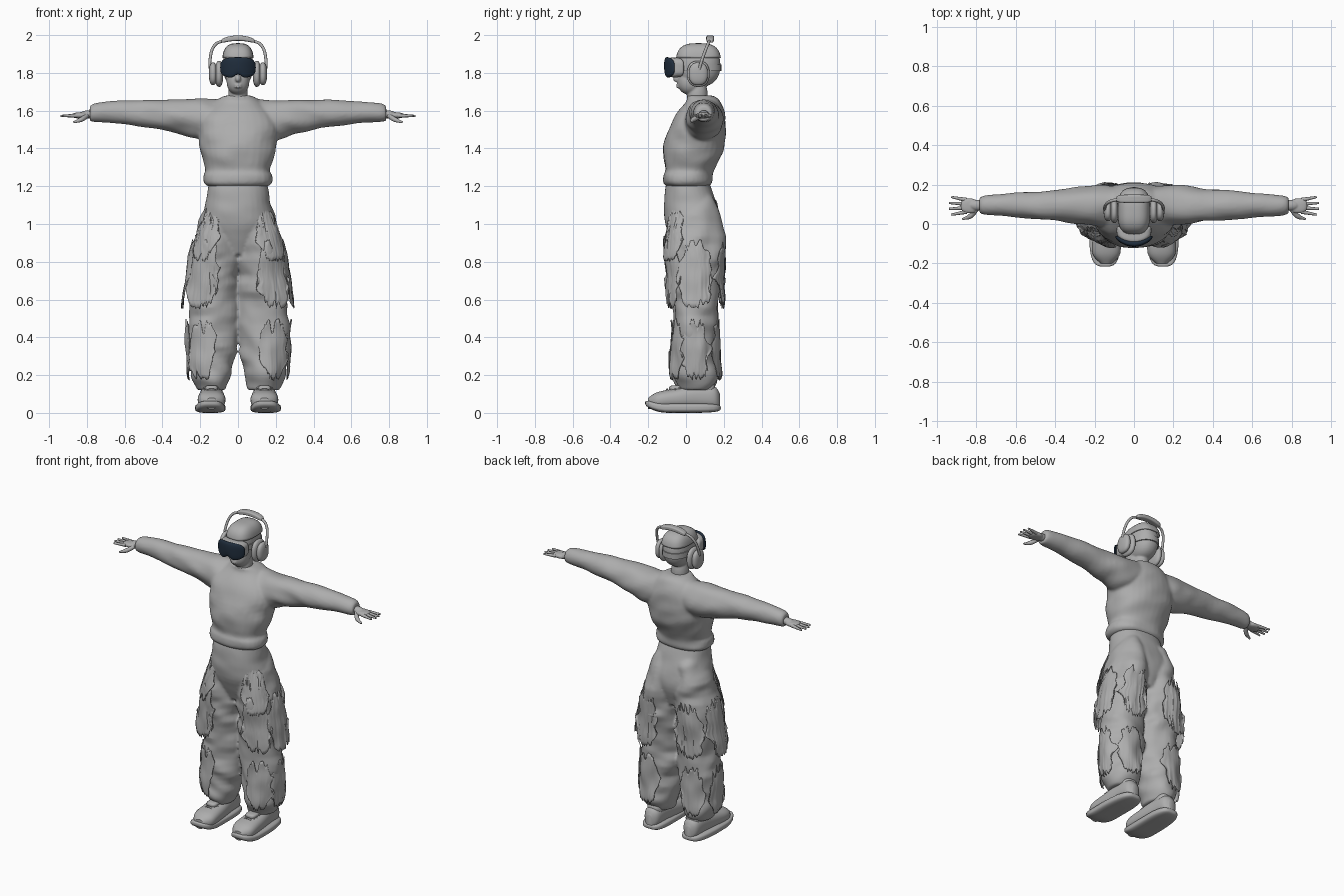
import bpy, bmesh, math, random
from mathutils import Vector, noise

random.seed(4)
if "Cube" in bpy.data.objects:
    bpy.data.objects.remove(bpy.data.objects["Cube"])

SIDES = (("left", 1), ("right", -1))


def make_material(name, red, green, blue):
    material = bpy.data.materials.new(name)
    material.use_nodes = True
    colour = (red, green, blue, 1)
    material.diffuse_color = colour
    shader = material.node_tree.nodes["Principled BSDF"]
    shader.inputs["Base Color"].default_value = colour
    return material


GREY = make_material("plain grey", .42, .42, .42)
NAVY = make_material("dark navy lens", .014, .026, .045)


def smooth_rows(rows, steps=6):
    """Smooth curve through the given cross-section rows."""
    rows = [Vector(row) for row in rows]
    padded = [rows[0], *rows, rows[-1]]
    result = []
    for before, start, end, after in zip(padded, padded[1:], padded[2:], padded[3:]):
        for step in range(steps):
            t = step / steps
            leave, arrive = (end - before) / 2, (after - start) / 2
            change = end - start
            result.append(start + t * leave + t * t * (3 * change - 2 * leave - arrive)
                          + t ** 3 * (leave + arrive - 2 * change))
    return result + [rows[-1]]


def loft(mesh, rows, axis, power=2, sides=32, mirror=1, folds=0):
    """Each row holds a position on the axis, a centre and two radii."""
    first, second = (axis + 1) % 3, (axis + 2) % 3
    rings = []
    for along, centre_a, centre_b, radius_a, radius_b in smooth_rows(rows):
        ring = []
        for index in range(sides):
            angle = math.tau * index / sides
            direction = Vector((math.cos(angle), math.sin(angle)))
            direction /= sum(abs(part) ** power for part in direction) ** (1 / power)
            offset, centre = Vector((0, 0, 0)), Vector((0, 0, 0))
            centre[axis], centre[first], centre[second] = along, centre_a, centre_b
            offset[first], offset[second] = radius_a * direction.x, radius_b * direction.y
            point = centre + offset
            point.x *= mirror
            crease = noise.noise(Vector((point.x * 9 + point.z * 5, point.y * 8, point.z * 13)))
            point = centre + offset * (1 + folds * crease)
            point.x *= mirror
            ring.append(mesh.verts.new(point))
        rings.append(ring)
    for lower, upper in zip(rings, rings[1:]):
        for index in range(sides):
            mesh.faces.new((lower[index - 1], lower[index], upper[index], upper[index - 1]))
    mesh.faces.new(rings[0])
    mesh.faces.new(rings[-1])


def blob(mesh, centre, radii, power=2, bend=None):
    """Ellipsoid that grows boxier with a higher power."""
    sphere = bmesh.ops.create_uvsphere(mesh, u_segments=40, v_segments=24, radius=1)
    for vert in sphere["verts"]:
        vert.co /= sum(abs(part) ** power for part in vert.co) ** (1 / power)
        vert.co = Vector(centre) + vert.co * Vector(radii)
        if bend:
            bend(vert.co)


def finish(mesh, name, material=GREY, voxel=0):
    bmesh.ops.recalc_face_normals(mesh, faces=mesh.faces)
    data = bpy.data.meshes.new(name)
    mesh.to_mesh(data)
    mesh.free()
    data.materials.append(material)
    thing = bpy.data.objects.new(name, data)
    bpy.context.collection.objects.link(thing)
    bpy.ops.object.select_all(action="DESELECT")
    thing.select_set(True)
    bpy.context.view_layer.objects.active = thing
    bpy.ops.object.shade_smooth_by_angle(angle=math.radians(45))
    if voxel:
        fuse = thing.modifiers.new("fuse", "REMESH")
        fuse.mode, fuse.voxel_size, fuse.use_smooth_shade = "VOXEL", voxel, True
        soften = thing.modifiers.new("soften", "SMOOTH")
        soften.factor, soften.iterations = .5, 5
    return thing


def blob_part(name, centre, radii, power=2, material=GREY, bend=None):
    mesh = bmesh.new()
    blob(mesh, centre, radii, power, bend)
    return finish(mesh, name, material)


def tube(name, points, radius, tip=1):
    curve = bpy.data.curves.new(name, "CURVE")
    curve.dimensions, curve.bevel_depth, curve.use_fill_caps = "3D", radius, True
    spline = curve.splines.new("BEZIER")
    spline.bezier_points.add(len(points) - 1)
    for knot, point in zip(spline.bezier_points, points):
        knot.co = point
        knot.handle_left_type = knot.handle_right_type = "AUTO"
    spline.bezier_points[-1].radius = tip
    curve.materials.append(GREY)
    bpy.context.collection.objects.link(bpy.data.objects.new(name, curve))


# Sweater: body and both sleeves fused
BODY = ((1.2, .01, .16, .11), (1.22, .01, .18, .13), (1.26, .01, .18, .13), (1.29, .02, .17, .13),
        (1.4, .04, .2, .16), (1.55, .07, .21, .14), (1.65, .09, .12, .09), (1.68, .07, .07, .07))
SLEEVE = ((.1, 1.56, .1), (.2, 1.55, .105), (.36, 1.575, .083), (.6, 1.59, .063), (.75, 1.59, .05), (.785, 1.585, .038))
mesh = bmesh.new()
loft(mesh, [(z, 0, y, width, depth) for z, y, width, depth in BODY], 2, power=2.3, folds=.06)
for label, side in SIDES:
    loft(mesh, [(x, .095, z, radius, radius) for x, z, radius in SLEEVE], 0, mirror=side, folds=.12)
finish(mesh, "sweater", voxel=.009)

# Trousers: seat and both baggy legs fused
SEAT = ((1.23, .01, .15, .11), (1.13, .02, .17, .135), (1, .04, .18, .15), (.84, .05, .08, .1))
LEG = ((1.18, .08, .05, .06), (1.08, .09, .09, .12), (.85, .12, .125, .15), (.6, .133, .133, .12),
       (.35, .137, .128, .115), (.2, .143, .105, .115), (.12, .14, .08, .09))
LEG_ROWS = [(z, x, .05, width, depth) for z, x, width, depth in LEG]
mesh = bmesh.new()
loft(mesh, [(z, 0, y, width, depth) for z, y, width, depth in SEAT], 2, power=2.3, folds=.04)
for label, side in SIDES:
    loft(mesh, LEG_ROWS, 2, mirror=side, folds=.18)
finish(mesh, "trousers", voxel=.009)

# Torn cloth layers that hang off the legs
LEG_RINGS = smooth_rows(LEG_ROWS, 12)


def torn_patch(name, side, low, high, facing, flare):
    mesh = bmesh.new()
    columns, levels = 36, 14
    seed = random.uniform(0, 50)
    grid = []
    for column in range(columns + 1):
        across = 2 * column / columns - 1
        trim = (high - low) * .4 * across ** 4
        bottom = low + trim + .08 * abs(noise.noise(Vector((across * 5, seed, 0))))
        top = high - trim - .12 * abs(noise.noise(Vector((across * 3, seed, 5))))
        strip = []
        for level in range(levels + 1):
            rise = level / levels
            z = bottom + (top - bottom) * rise
            ring = min(LEG_RINGS, key=lambda row: abs(row[0] - z))
            ragged = across ** 2 * noise.noise(Vector((z * 16, seed, across)))
            angle = math.radians(facing + 35 * across + 14 * ragged)
            gap = .012 + flare * (1 - rise) ** 2 + noise.noise(Vector((angle * 2, seed, z * 9))) / 90
            strip.append(mesh.verts.new((side * (ring[1] + (ring[3] + gap) * math.cos(angle)),
                                         ring[2] + (ring[4] + gap) * math.sin(angle), z)))
        grid.append(strip)
    for strip, following in zip(grid, grid[1:]):
        for level in range(levels):
            mesh.faces.new((strip[level], following[level], following[level + 1], strip[level + 1]))
    patch = finish(mesh, name)
    patch.modifiers.new("cloth thickness", "SOLIDIFY").thickness = .003


for label, side in SIDES:
    for direction, facing in (("front", -65), ("outer", 0), ("back", 80)):
        torn_patch(f"{label}_{direction}_thigh_tear", side, .55, .92, facing, .022)
        torn_patch(f"{label}_{direction}_shin_tear", side, .17, .5, facing, .01)
    torn_patch(f"{label}_hip_tear", side, .8, 1.1, -60, .006)

# Head: skull, jaw, neck, nose and lips fused
mesh = bmesh.new()
blob(mesh, (0, .066, 1.84), (.08, .116, .115), 2.3)
blob(mesh, (0, .02, 1.755), (.06, .065, .07), 2.2)
blob(mesh, (0, .06, 1.68), (.052, .055, .1))
blob(mesh, (0, -.05, 1.77), (.015, .018, .02))
for height in (1.725, 1.737):
    blob(mesh, (0, -.04, height), (.02, .012, .006))
finish(mesh, "head", voxel=.005)

# Cap: upper half of a boxier, slightly larger skull
mesh = bmesh.new()
blob(mesh, (0, .066, 1.84), (.084, .12, .117), 3)
bmesh.ops.bisect_plane(mesh, geom=mesh.verts[:] + mesh.edges[:] + mesh.faces[:],
                       plane_co=(0, 0, 1.88), plane_no=(0, 0, 1), clear_inner=True)
cap = finish(mesh, "cap")
cap.modifiers.new("cap thickness", "SOLIDIFY").thickness = .006


# Goggles: wrapped mask, dark lens and strap
def wrap_round_face(point):
    if point.z < 1.825:
        point.z += math.exp(-(point.x / .022) ** 2) / 50
    point.y += 4 * point.x ** 2


blob_part("goggle_mask", (0, -.064, 1.828), (.088, .036, .053), 4, bend=wrap_round_face)
blob_part("goggle_lens", (0, -.1, 1.828), (.094, .016, .055), 3, NAVY, wrap_round_face)
mesh = bmesh.new()
loft(mesh, [(height, 0, .066, .085, .121) for height in (1.81, 1.845)], 2, power=2.3)
finish(mesh, "goggle_strap")

# Headphones
blob_part("headband_pad", (0, .128, 1.984), (.09, .021, .014), 4,
          bend=lambda point: setattr(point, "z", point.z - 2 * point.x ** 2))
for label, side in SIDES:
    blob_part(f"{label}_ear_cushion", (side * .1, .065, 1.795), (.022, .06, .069), 2.4)
    blob_part(f"{label}_ear_cup", (side * .132, .065, 1.795), (.022, .05, .06), 2.4)
    tube(f"{label}_headband_arm", [(side * x, y, z) for x, y, z in (
        (.145, .065, 1.8), (.148, .085, 1.87), (.12, .115, 1.95), (.08, .125, 1.97))], .008)

    # Hands: wrist, palm, four spread fingers and thumb
    mesh = bmesh.new()
    blob(mesh, (side * .79, .095, 1.58), (.05, .027, .022))
    blob(mesh, (side * .835, .092, 1.575), (.045, .038, .016), 2.5)
    finish(mesh, f"{label}_palm", voxel=.004)
    for finger in range(4):
        spread = finger - 1.5
        tip = .945 - .012 * abs(spread)
        tube(f"{label}_finger_{finger + 1}", [(side * .85, .092 + spread * .02, 1.574),
                                              (side * tip, .092 + spread * .03, 1.572)], .011, .5)
    tube(f"{label}_thumb", [(side * .8, .075, 1.573), (side * .83, .04, 1.553), (side * .87, .025, 1.538)], .013, .4)

    # Trainers: sole with a raised toe, upper, ankle collar, tongue and laces
    def raise_toe(point):
        point.z += 2 * min(0, point.y + .1) ** 2
        point.x *= 1 - max(0, point.y) / 4

    blob_part(f"{label}_sole", (side * .147, -.016, .026), (.08, .2, .026), 3.5, bend=raise_toe)
    UPPER = ((-.2, .08, .03), (-.15, .11, .07), (-.05, .13, .07), (.06, .15, .06), (.15, .14, .05), (.18, .1, .02))
    mesh = bmesh.new()
    loft(mesh, [(y, top / 2 + .01, .14, top / 2 - .01, width) for y, top, width in UPPER], 1, power=2.4, mirror=side)
    finish(mesh, f"{label}_shoe_upper")
    blob_part(f"{label}_shoe_collar", (side * .138, .07, .13), (.055, .085, .04), 3)
    blob_part(f"{label}_shoe_tongue", (side * .14, -.05, .13), (.035, .04, .016), 3)
    for lace in range(4):
        y, z = -.1 + .022 * lace, .125 + .008 * lace
        tube(f"{label}_lace_{lace + 1}", [(side * (.14 + reach), y, z - abs(reach) / 2)
                                          for reach in (-.04, 0, .04)], .005)
